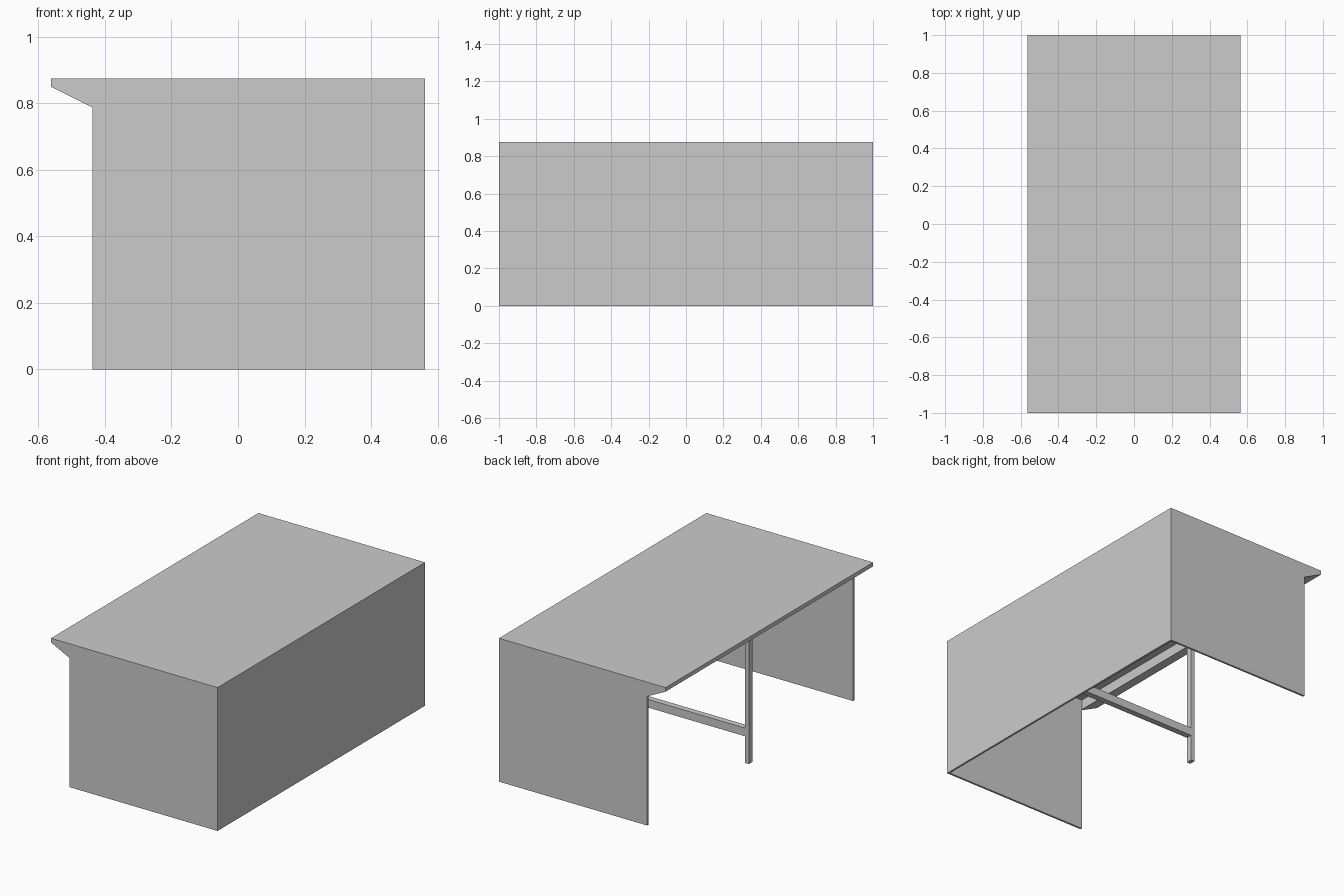
import bpy
import bmesh

cube = bpy.data.objects.get("Cube")
if cube:
    bpy.data.objects.remove(cube, do_unlink=True)

grey = bpy.data.materials.new("plain_grey")
grey.use_nodes = True
colour = (0.6, 0.6, 0.6, 1)
grey.diffuse_color = colour
grey.node_tree.nodes["Principled BSDF"].inputs["Base Color"].default_value = colour

# Main dimensions
HALF_X, HALF_Y, TOP = 0.5625, 1.0, 0.875
UNDER = 0.85        # underside of the counter top
BACK = -0.4375      # open edge of the end panels
PANEL = 0.0125      # panel thickness
POST = 0.0187       # half width of post and rail


def prism(name, outline, y0, y1):
    """Extrude an x-z outline along y."""
    bm = bmesh.new()
    face = bm.faces.new([bm.verts.new((x, y0, z)) for x, z in outline])
    new = bmesh.ops.extrude_face_region(bm, geom=[face])["geom"]
    verts = [v for v in new if isinstance(v, bmesh.types.BMVert)]
    bmesh.ops.translate(bm, verts=verts, vec=(0, y1 - y0, 0))
    bmesh.ops.recalc_face_normals(bm, faces=bm.faces)
    mesh = bpy.data.meshes.new(name)
    bm.to_mesh(mesh)
    bm.free()
    mesh.materials.append(grey)
    obj = bpy.data.objects.new(name, mesh)
    bpy.context.collection.objects.link(obj)
    return obj


def box(name, x0, x1, half_y, z0, z1):
    return prism(name, [(x0, z0), (x1, z0), (x1, z1), (x0, z1)], -half_y, half_y)


# Counter shell: top, front panel and two end panels in one piece
outline = [(BACK, 0), (HALF_X, 0), (HALF_X, TOP),
           (-HALF_X, TOP), (-HALF_X, UNDER), (BACK, UNDER)]
shell = prism("counter_shell", outline, -HALF_Y, HALF_Y)
cutter = box("knee_space_cutter", -0.7, HALF_X - PANEL, HALF_Y - PANEL, -0.1, UNDER)
cutter.hide_render = True
cut = shell.modifiers.new("knee_space", "BOOLEAN")
cut.operation = "DIFFERENCE"
cut.solver = "EXACT"
cut.object = cutter
bpy.context.view_layer.objects.active = shell
bpy.ops.object.modifier_apply(modifier=cut.name)
bpy.data.objects.remove(cutter, do_unlink=True)

# Wedge supporting the overhang along its whole length
prism("overhang_wedge", [(-HALF_X, UNDER), (BACK, UNDER), (BACK, 0.7875)],
      -HALF_Y, HALF_Y)

# Centre post with a rail running to the front panel
box("centre_post", BACK, BACK + 0.025, POST, 0, UNDER)
box("centre_rail", BACK + 0.025, HALF_X - PANEL, POST, 0.1625, 0.2125)
